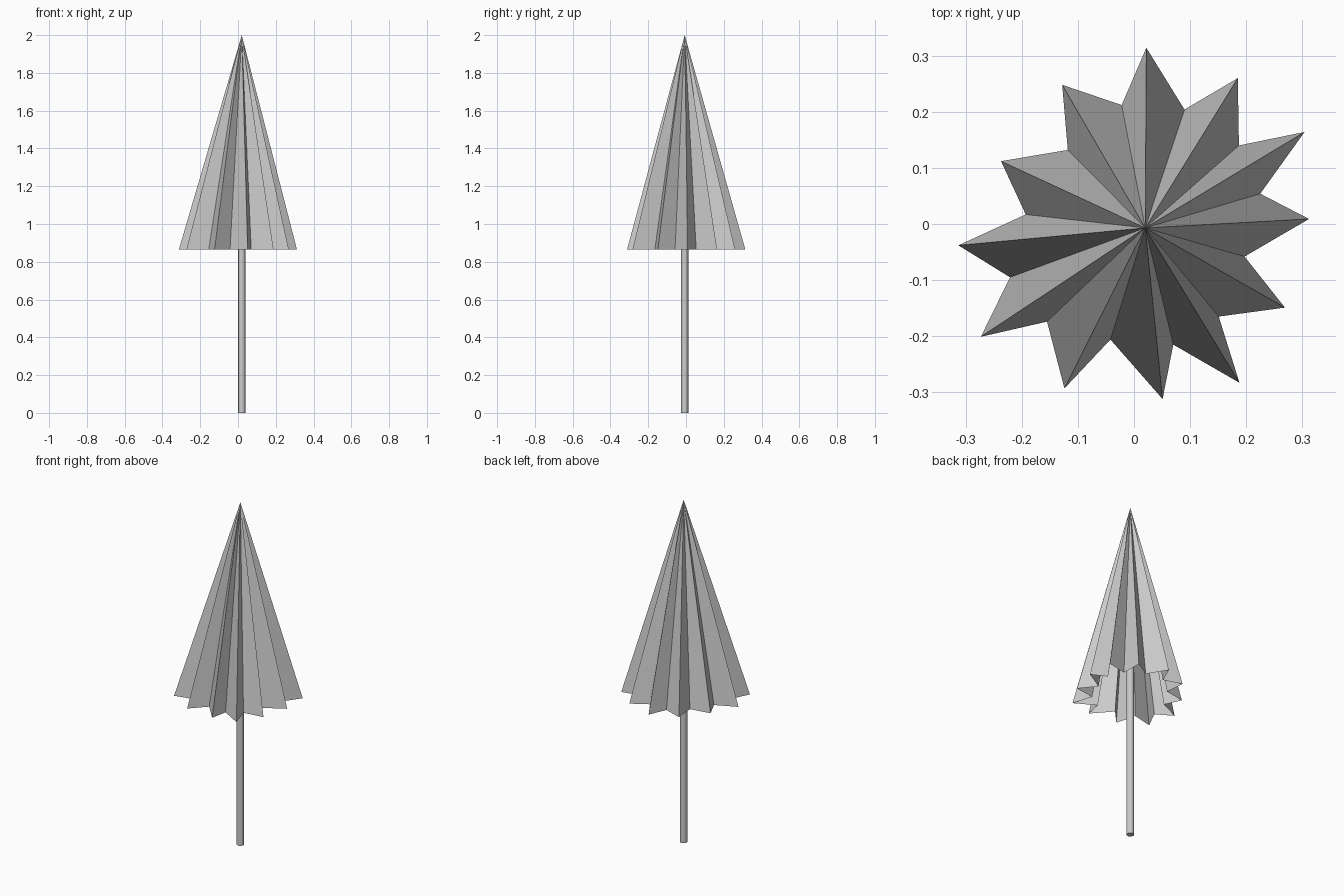
import bpy
import bmesh
from mathutils import Vector

default_cube = bpy.data.objects.get("Cube")
if default_cube:
    bpy.data.objects.remove(default_cube, do_unlink=True)

# Shared plain grey
grey = bpy.data.materials.new("plain_grey")
grey.use_nodes = True
colour = (0.6, 0.6, 0.6, 1.0)
grey.diffuse_color = colour
grey.node_tree.nodes["Principled BSDF"].inputs["Base Color"].default_value = colour

AXIS = Vector((0.02, -0.007, 0.0))
RIM_HEIGHT = 0.865
TOP = 2.0


def add_object(name, bm):
    """Turn a bmesh into a linked, coloured object."""
    bmesh.ops.recalc_face_normals(bm, faces=bm.faces[:])
    mesh = bpy.data.meshes.new(name)
    bm.to_mesh(mesh)
    bm.free()
    mesh.materials.append(grey)
    obj = bpy.data.objects.new(name, mesh)
    bpy.context.scene.collection.objects.link(obj)
    return obj


# Pleated canopy: uneven outer tips and the inner folds that follow them
tips = [(0.022, 0.314), (0.185, 0.26), (0.304, 0.164), (0.312, 0.009),
        (0.269, -0.149), (0.188, -0.283), (0.051, -0.312), (-0.124, -0.293),
        (-0.273, -0.201), (-0.313, -0.038), (-0.237, 0.112), (-0.128, 0.248)]
folds = [(0.09, 0.204), (0.187, 0.14), (0.225, 0.054), (0.197, -0.058),
         (0.151, -0.165), (0.07, -0.215), (-0.042, -0.206), (-0.155, -0.174),
         (-0.221, -0.095), (-0.193, 0.017), (-0.118, 0.132), (-0.022, 0.212)]

# Open-bottomed fan of flat pleats from the rim to the apex
bm = bmesh.new()
apex = bm.verts.new((AXIS.x, AXIS.y, TOP))
rim = [bm.verts.new((x, y, RIM_HEIGHT))
       for pair in zip(tips, folds) for x, y in pair]
for current, following in zip(rim, rim[1:] + rim[:1]):
    bm.faces.new((current, apex, following))
canopy = add_object("canopy", bm)

# Slim round pole, running up inside the canopy
pole_top = 1.8
bm = bmesh.new()
bmesh.ops.create_cone(bm, cap_ends=True, segments=12, radius1=0.02,
                      radius2=0.02, depth=pole_top)
bmesh.ops.translate(bm, verts=bm.verts[:],
                    vec=AXIS + Vector((0.0, 0.0, pole_top / 2)))
pole = add_object("pole", bm)

# Soft sides and crisp end caps on the pole
bpy.ops.object.select_all(action="DESELECT")
pole.select_set(True)
bpy.context.view_layer.objects.active = pole
bpy.ops.object.shade_smooth_by_angle()
